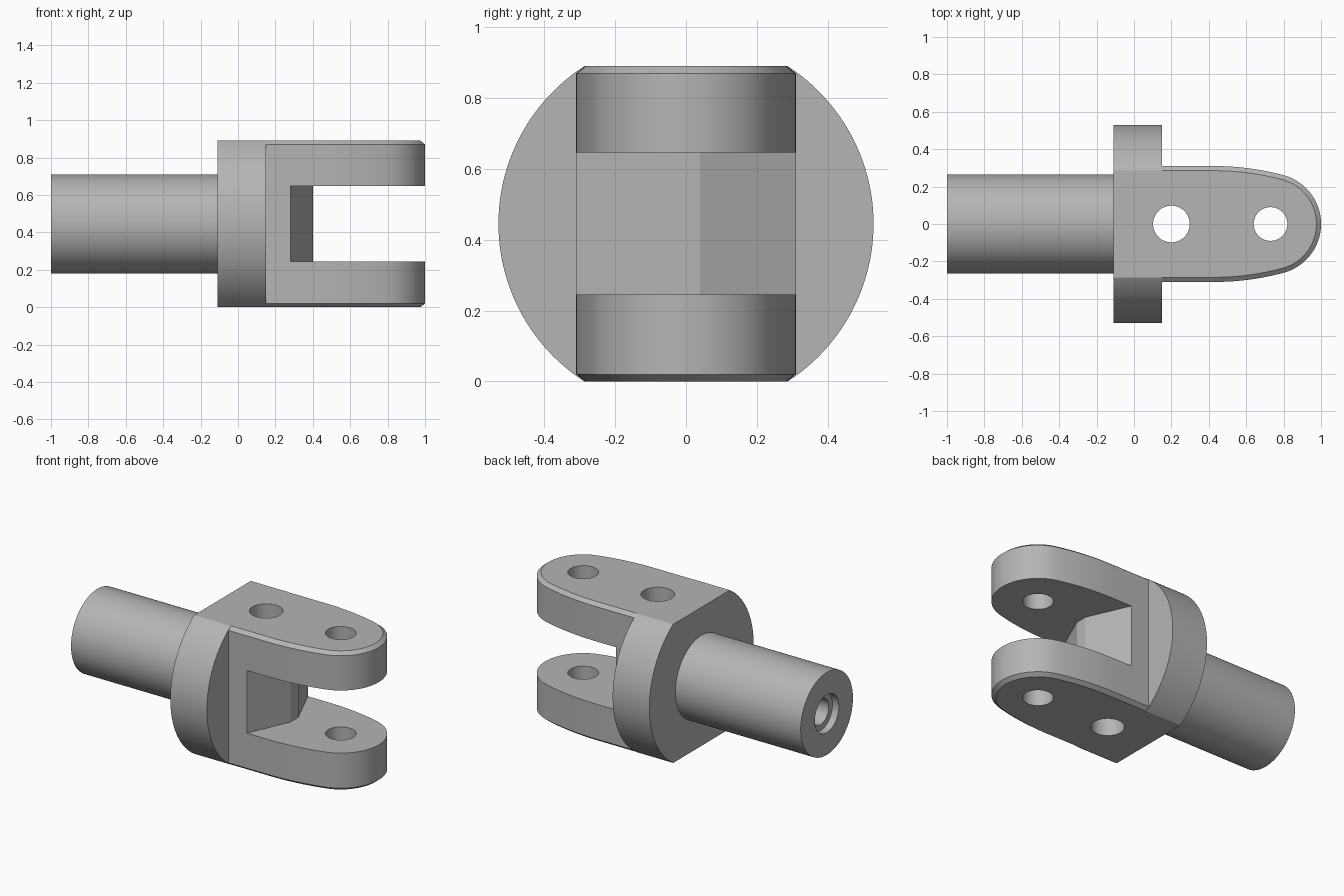
import bpy, bmesh, math
from mathutils import Matrix

if "Cube" in bpy.data.objects:
    bpy.data.objects.remove(bpy.data.objects["Cube"])

MID = 0.445          # height of the shaft axis, also half the total height

steel = bpy.data.materials.new("steel grey")
steel.diffuse_color = (0.46, 0.46, 0.46, 1)
steel.use_nodes = True
steel.node_tree.nodes["Principled BSDF"].inputs["Base Color"].default_value = steel.diffuse_color


def add_object(name, bm):
    bmesh.ops.recalc_face_normals(bm, faces=bm.faces)
    mesh = bpy.data.meshes.new(name)
    bm.to_mesh(mesh)
    bm.free()
    mesh.materials.append(steel)
    obj = bpy.data.objects.new(name, mesh)
    bpy.context.collection.objects.link(obj)
    return obj


def cylinder(name, radius, depth, centre, axis, sides=96):
    bm = bmesh.new()
    turn = Matrix.Rotation(math.pi / 2, 4, 'Y') if axis == 'X' else Matrix()
    bmesh.ops.create_cone(bm, cap_ends=True, segments=sides, radius1=radius, radius2=radius,
                          depth=depth, matrix=Matrix.Translation(centre) @ turn)
    return add_object(name, bm)


def rod(name, radius, x0, x1, sides=96):
    return cylinder(name, radius, x1 - x0, ((x0 + x1) / 2, 0, MID), 'X', sides)


def loft(name, layers):
    """Closed solid through a stack of (z, outline) layers."""
    bm = bmesh.new()
    rings = [[bm.verts.new((x, y, z)) for x, y in outline] for z, outline in layers]
    n = len(rings[0])
    for a, b in zip(rings, rings[1:]):
        for i in range(n):
            j = (i + 1) % n
            bm.faces.new((a[i], a[j], b[j], b[i]))
    bm.faces.new(rings[0][::-1])
    bm.faces.new(rings[-1])
    return add_object(name, bm)


def combine(target, other, operation):
    mod = target.modifiers.new(operation, 'BOOLEAN')
    mod.operation, mod.object, mod.solver = operation, other, 'EXACT'
    bpy.context.view_layer.objects.active = target
    bpy.ops.object.modifier_apply(modifier=mod.name)
    bpy.data.objects.remove(other)


def fork_outline(inset):
    """Straight flank, gentle large arc, then a round nose, mirrored in y."""
    nose_x, nose_r, half = 0.73, 0.27, 0.31
    lean = math.radians(15)                       # where the two arcs meet
    big_r = nose_r + (half - nose_r) / (1 - math.cos(lean))
    start_x = nose_x - (big_r - nose_r) * math.sin(lean)
    side = [(-0.05, half - inset)]
    for i in range(13):
        a = lean * i / 12
        r = big_r - inset
        side.append((start_x + r * math.sin(a), half - big_r + r * math.cos(a)))
    for i in range(1, 25):
        a = lean + (math.pi / 2 - lean) * i / 24
        r = nose_r - inset
        side.append((nose_x + r * math.sin(a), r * math.cos(a)))
    side[-1] = (side[-1][0], 0)
    return side + [(x, -y) for x, y in side[-2::-1]]


# Collar: round disc with flats at top and bottom
clevis = rod("clevis", 0.5295, -0.11, 0.15, 160)
box = [(-0.5, -1), (0.5, -1), (0.5, 1), (-0.5, 1)]
combine(clevis, loft("collar_flats", [(0, box), (2 * MID, box)]), 'INTERSECT')

# Fork body with chamfered rims
full, small = fork_outline(0), fork_outline(0.025)
fork = loft("fork", [(0, small), (0.02, full), (2 * MID - 0.02, full), (2 * MID, small)])
combine(clevis, fork, 'UNION')

# Shaft
combine(clevis, rod("shaft", 0.265, -1, -0.05), 'UNION')

# Slot between the prongs, with a blunt ridged floor
slot = [(0.262, -0.35), (1.2, -0.35), (1.2, 0.35), (0.262, 0.35), (0.40, 0.04), (0.40, -0.04)]
combine(clevis, loft("slot", [(0.245, slot), (0.647, slot)]), 'DIFFERENCE')

# Vertical pin holes
for x, r in ((0.20, 0.098), (0.73, 0.09)):
    combine(clevis, cylinder("pin_hole", r, 2, (x, 0, MID), 'Z', 64), 'DIFFERENCE')

# Counterbored passage in the shaft end
combine(clevis, rod("counterbore", 0.122, -1.2, -0.955, 64), 'DIFFERENCE')
combine(clevis, rod("passage", 0.083, -1.2, 0.2, 64), 'DIFFERENCE')

# One material, smooth arcs with sharp edges kept
clevis.data.materials.clear()
clevis.data.materials.append(steel)
for face in clevis.data.polygons:
    face.material_index = 0
bpy.ops.object.select_all(action='DESELECT')
clevis.select_set(True)
bpy.context.view_layer.objects.active = clevis
bpy.ops.object.shade_smooth_by_angle(angle=math.radians(18))
